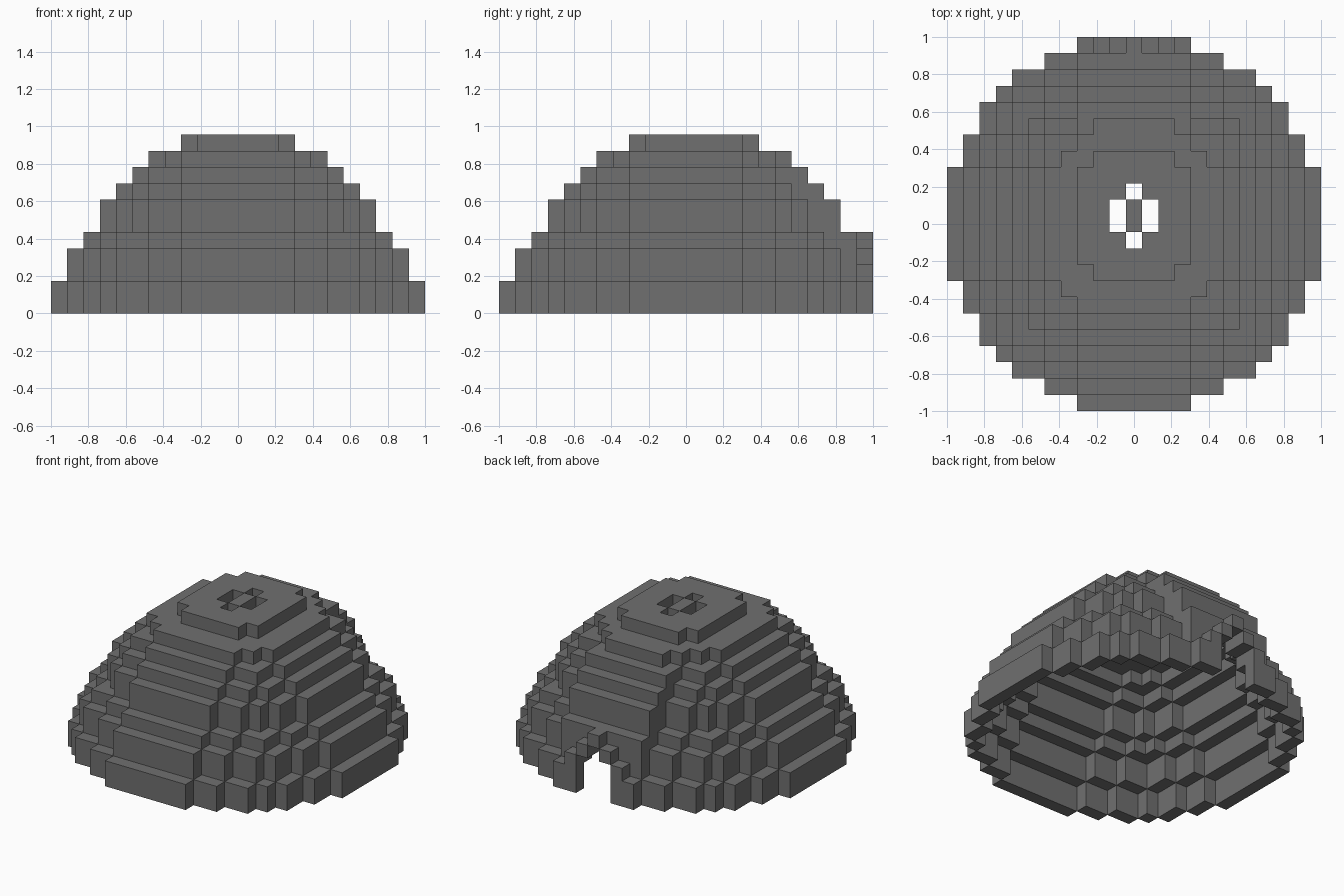
import bpy
import bmesh
from mathutils import Vector

cube = bpy.data.objects.get("Cube")
if cube:
    bpy.data.objects.remove(cube)

CELL = 2 / 23

stone = bpy.data.materials.new("grey stone")
stone.use_nodes = True
grey = (0.16, 0.16, 0.16, 1)
stone.diffuse_color = grey
bsdf = stone.node_tree.nodes["Principled BSDF"]
bsdf.inputs["Base Color"].default_value = grey
bsdf.inputs["Roughness"].default_value = 0.9

AXES = [Vector(v) for v in ((1, 0, 0), (0, 1, 0), (0, 0, 1))]


def block_mesh(name, cells, solid):
    """Make one object from grid cells, with faces only where they are exposed."""
    bm = bmesh.new()
    for cell in sorted(cells):
        centre = Vector(cell) + AXES[2] / 2
        for i, axis in enumerate(AXES):
            for sign in (1, -1):
                beside = tuple(c + sign * int(a) for c, a in zip(cell, axis))
                if beside in solid:
                    continue
                u, v = AXES[(i + 1) % 3] / 2, AXES[(i + 2) % 3] / 2 * sign
                mid = centre + axis * sign / 2
                corners = (mid - u - v, mid + u - v, mid + u + v, mid - u + v)
                bm.faces.new([bm.verts.new(p * CELL) for p in corners])
    bmesh.ops.remove_doubles(bm, verts=bm.verts, dist=CELL / 100)
    mesh = bpy.data.meshes.new(name)
    bm.to_mesh(mesh)
    bm.free()
    mesh.materials.append(stone)
    obj = bpy.data.objects.new(name, mesh)
    bpy.context.collection.objects.link(obj)


def rectangle(half_x, half_y):
    return {(x, y) for x in range(-half_x, half_x + 1)
            for y in range(-half_y, half_y + 1)}


# Stepped discs, each a union of crossed rectangles
CORNERS = {
    11: ((11, 3), (10, 5), (9, 7), (8, 8)),
    10: ((10, 3), (9, 5), (8, 7)),
    9: ((9, 3), (8, 5), (7, 7)),
    8: ((8, 3), (7, 5), (6, 6)),
    7: ((7, 3), (6, 5)),
    6: ((6, 3), (5, 5)),
    5: ((5, 3), (4, 4)),
    3: ((3, 2),),
}
LAYERS = (11, 11, 10, 10, 9, 8, 8, 7, 6, 5, 3)


def disc(radius):
    cells = set()
    for a, b in CORNERS[radius]:
        cells |= rectangle(a, b) | rectangle(b, a)
    return cells


# Upper layers reach one row further at the back
discs = []
for level, radius in enumerate(LAYERS):
    cells = disc(radius)
    if radius == 3:
        cells |= {(x, y + 1) for x, y in cells}
    elif radius < 10:
        half = 2 if radius == 5 else 3
        cells |= {(x, radius + 1) for x in range(-half, half + 1)}
    discs.append(cells)

# Hollow shell: keep each rim and whatever the next layer leaves uncovered
dome = set()
for level, cells in enumerate(discs):
    above = discs[level + 1] if level + 1 < len(discs) else set()
    for x, y in cells:
        around = {(x + 1, y), (x - 1, y), (x, y + 1), (x, y - 1)}
        if (x, y) not in above or not around <= cells:
            dome.add((x, y, level))

# Smoke hole around a two-cell plug in the roof
top = len(LAYERS) - 1
smoke_hole = {(x, y, top) for x in (-1, 1) for y in (0, 1)}
smoke_hole |= {(0, -1, top), (0, 2, top)}
dome -= smoke_hole
plug = {(0, 0, top), (0, 1, top)}
dome -= plug

# Doorway through the back, with a stepped head
doorway = {(x, y, z) for x in (-1, 0, 1) for y in range(8, 12)
           for z in range(4 - abs(x))}
dome -= doorway

# Entrance arch on the outermost back row
dome = {c for c in dome if not (c[1] == 11 and abs(c[0]) < 4)}
arch = set()
for x in range(-3, 4):
    height = 5 - abs(x)
    start = height - 1 if abs(x) < 2 else 0
    arch |= {(x, 11, z) for z in range(start, height)}

solid = dome | arch | plug
block_mesh("dome_wall", dome, solid)
block_mesh("entrance_arch", arch, solid)
block_mesh("roof_plug", plug, solid)
